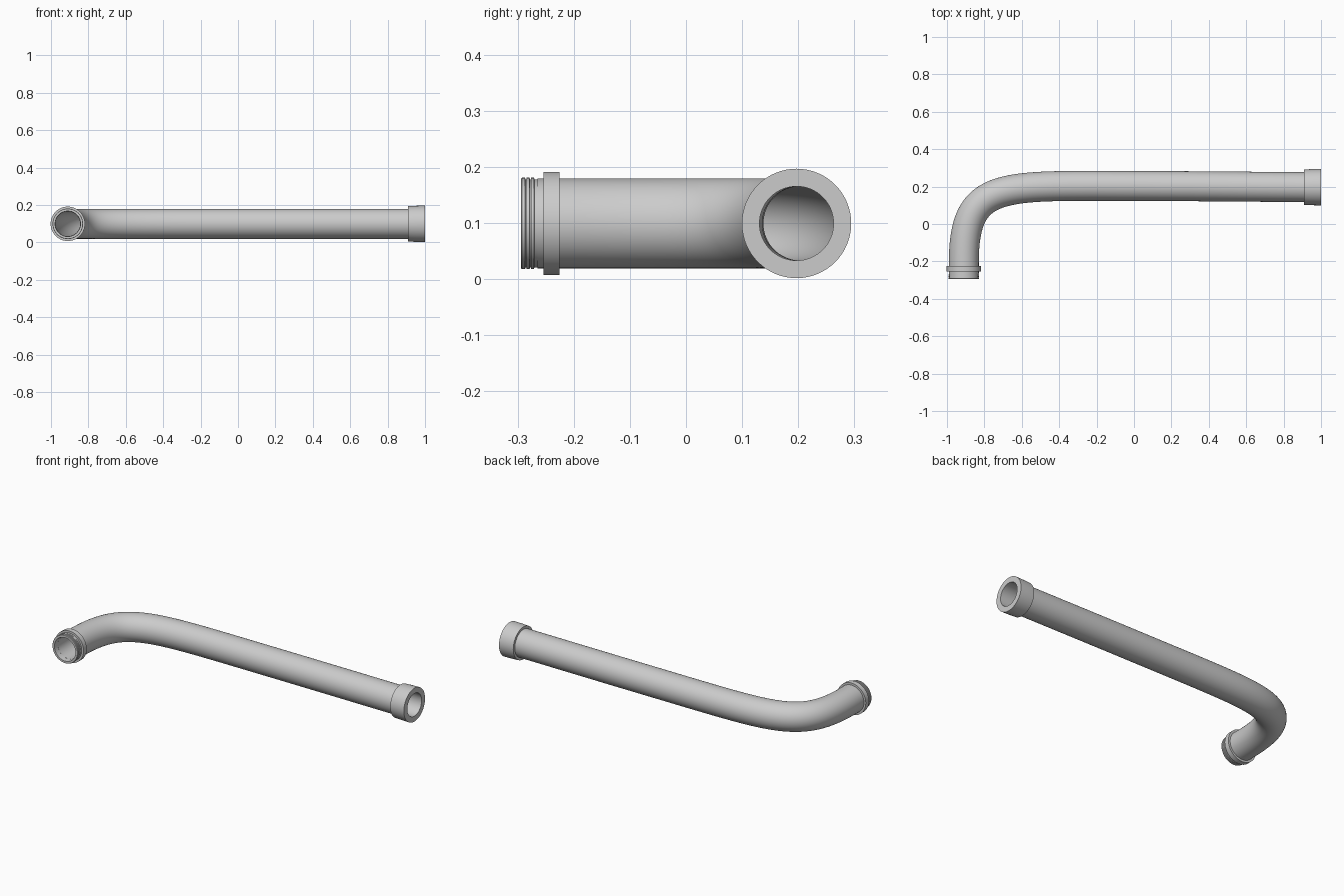
import bpy, bmesh, math
from mathutils import Vector
from mathutils.geometry import interpolate_bezier

if "Cube" in bpy.data.objects:
    bpy.data.objects.remove(bpy.data.objects["Cube"])

Z = 0.099
SEG = 64


def ring_body(name, stations):
    """Closed skin through circular rings given as (centre, direction, radius)."""
    bm = bmesh.new()
    rings = []
    for c, d, r in stations:
        side = Vector((-d.y, d.x, 0)).normalized()
        ring = []
        for i in range(SEG):
            a = 2 * math.pi * i / SEG
            ring.append(bm.verts.new(c + side * r * math.cos(a) + Vector((0, 0, r * math.sin(a)))))
        rings.append(ring)
    for k, a in enumerate(rings):
        b = rings[(k + 1) % len(rings)]
        for i in range(SEG):
            j = (i + 1) % SEG
            bm.faces.new((a[i], a[j], b[j], b[i]))
    bmesh.ops.recalc_face_normals(bm, faces=bm.faces)
    me = bpy.data.meshes.new(name)
    bm.to_mesh(me)
    bm.free()
    ob = bpy.data.objects.new(name, me)
    bpy.context.collection.objects.link(ob)
    bpy.ops.object.select_all(action='DESELECT')
    ob.select_set(True)
    bpy.context.view_layer.objects.active = ob
    bpy.ops.object.shade_smooth_by_angle(angle=math.radians(30))
    return ob


def lathe(name, origin, axis, profile):
    """Turn a closed profile of (distance along axis, radius)."""
    o, d = Vector(origin), Vector(axis)
    return ring_body(name, [(o + d * t, d, r) for t, r in profile])


# hollow pipe: short leg, widening bend, long straight leg
path = [Vector((-0.91, -0.265, Z))]
path += interpolate_bezier(Vector((-0.91, -0.21, Z)), Vector((-0.91, 0.195, Z)),
                           Vector((-0.75, 0.204, Z)), Vector((-0.2, 0.204, Z)), 40)
path += [Vector((0.3, 0.202, Z)), Vector((0.92, 0.197, Z))]
dirs = []
for i in range(len(path)):
    dirs.append((path[min(i + 1, len(path) - 1)] - path[max(i - 1, 0)]).normalized())
outer = [(p, d, 0.080) for p, d in zip(path, dirs)]
inner = [(p, d, 0.066) for p, d in zip(path, dirs)][::-1]
ring_body("pipe", outer + inner)

# socket on the long end, slightly flared, with a recessed bore
lathe("socket_collar", (1, 0.197, Z), (-1, 0, 0),
      [(0, 0.066), (0, 0.0975), (0.05, 0.0965), (0.09, 0.0945), (0.09, 0.078), (0.085, 0.066)])

# clamp ring on the short end
lathe("clamp_ring", (-0.91, -0.254, Z), (0, 1, 0),
      [(0, 0.075), (0, 0.092), (0.029, 0.092), (0.029, 0.075)])

# ribbed spigot beyond the clamp ring
spigot = [(0, 0.068), (0, 0.080)]
for t in (0.002, 0.010, 0.018):
    spigot += [(t, 0.0815), (t + 0.005, 0.0815), (t + 0.006, 0.0785), (t + 0.0075, 0.0785)]
spigot += [(0.042, 0.0785), (0.042, 0.066)]
lathe("ribbed_spigot", (-0.91, -0.294, Z), (0, 1, 0), spigot)
